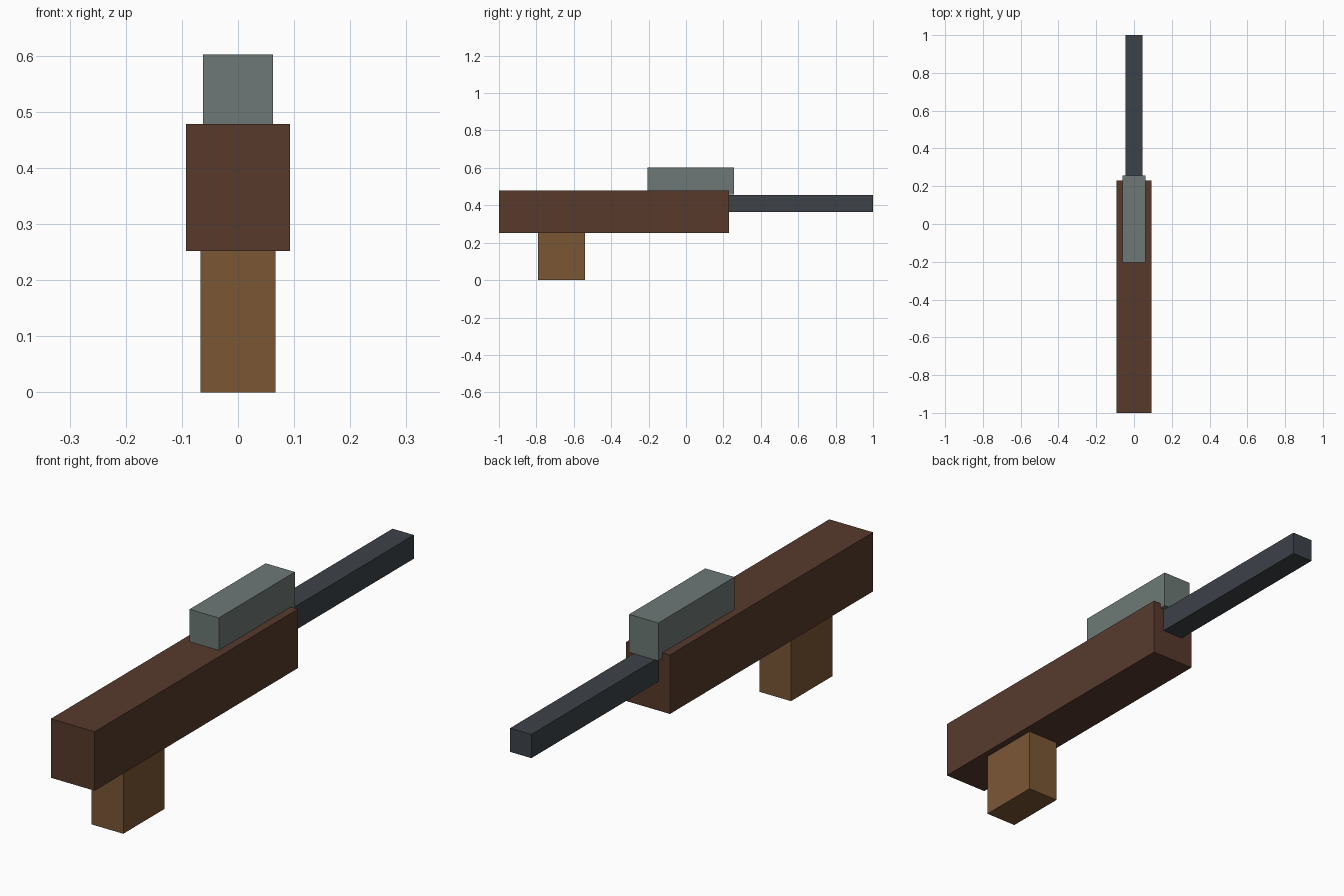
import bpy

if "Cube" in bpy.data.objects:
    bpy.data.objects.remove(bpy.data.objects["Cube"])


def material(name, rgb):
    """Flat colour given as 0-255 display values, stored as linear."""
    def lin(c):
        c /= 255
        return c / 12.92 if c <= 0.04045 else ((c + 0.055) / 1.055) ** 2.4
    m = bpy.data.materials.new(name)
    m.diffuse_color = (*[lin(c) for c in rgb], 1)
    m.use_nodes = True
    m.node_tree.nodes["Principled BSDF"].inputs["Base Color"].default_value = m.diffuse_color
    return m


def box(name, half_width, y0, y1, z0, z1, mat):
    """Box centred on x, spanning the given y and z ranges."""
    bpy.ops.mesh.primitive_cube_add(size=1, location=(0, (y0 + y1) / 2, (z0 + z1) / 2))
    ob = bpy.context.object
    ob.name = name
    ob.scale = (2 * half_width, y1 - y0, z1 - z0)
    bpy.ops.object.transform_apply(location=False, rotation=False, scale=True)
    ob.data.materials.append(mat)
    return ob


dark_wood = material("dark wood", (87, 58, 44))
light_wood = material("light wood", (123, 87, 53))
grey_metal = material("grey metal", (109, 121, 118))
dark_metal = material("dark metal", (61, 66, 73))

# Long wooden body with the grip below its rear end
box("body", 0.093, -1.0, 0.23, 0.252, 0.478, dark_wood)
box("grip", 0.067, -0.79, -0.54, 0.0, 0.256, light_wood)
# Metal block on top, slightly overhanging the front of the body
box("top_block", 0.062, -0.205, 0.256, 0.457, 0.602, grey_metal)
# Barrel set into the body
box("barrel", 0.045, 0.18, 1.0, 0.364, 0.455, dark_metal)
